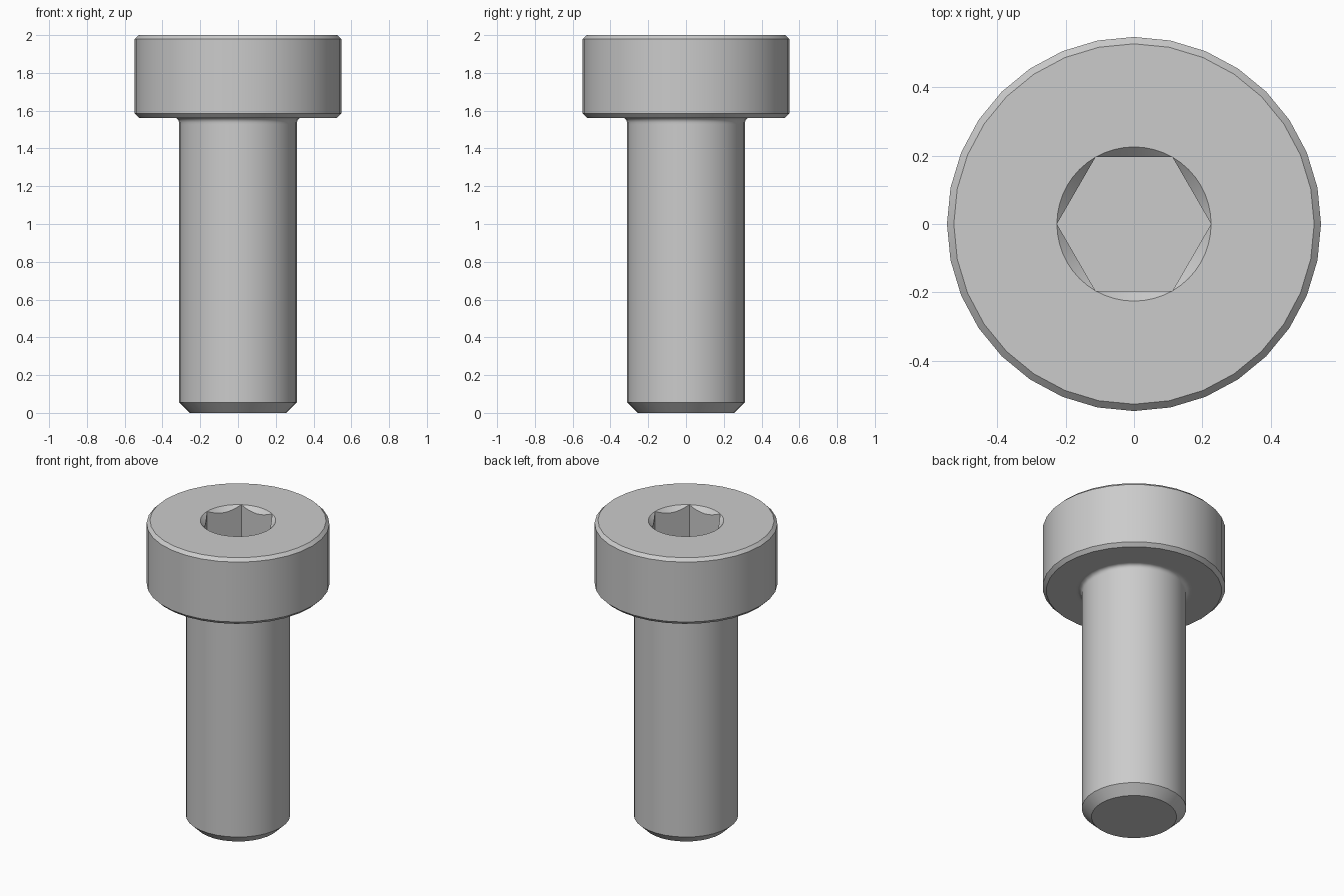
import bpy
import bmesh
from math import cos, sin, pi, radians

cube = bpy.data.objects.get("Cube")
if cube:
    bpy.data.objects.remove(cube, do_unlink=True)

SIDES = 32          # facets round the screw
SHANK_R = 0.3125
HEAD_R = 0.547
HEAD_Z = 1.5625     # underside of the head
TOP = 2.0
HEX_R = 0.2255      # socket radius at the hexagon corners
SOCKET_Z = TOP - 0.36
STEPS = 8           # rim steps per hexagon flat

steel = bpy.data.materials.new("steel_grey")
steel.use_nodes = True
steel.diffuse_color = (0.6, 0.6, 0.6, 1)
steel.node_tree.nodes["Principled BSDF"].inputs["Base Color"].default_value = (0.6, 0.6, 0.6, 1)

bm = bmesh.new()


def ring(radius, z, count):
    return [bm.verts.new((radius * cos(2 * pi * i / count),
                          radius * sin(2 * pi * i / count), z)) for i in range(count)]


def bridge(a, b):
    for i in range(len(a)):
        j = (i + 1) % len(a)
        bm.faces.new((a[i], a[j], b[j], b[i]))


def loop_edges(loop):
    return [bm.edges.get((loop[i - 1], loop[i])) or bm.edges.new((loop[i - 1], loop[i]))
            for i in range(len(loop))]


# Profile of shank and head, from the tip up to the top edge
FILLET = 0.025
profile = [(0.255, 0), (SHANK_R, 0.056), (SHANK_R, HEAD_Z - FILLET - 0.01)]
for k in range(5):
    a = radians(90) * k / 4
    profile.append((SHANK_R + FILLET * (1 - cos(a)), HEAD_Z - FILLET * (1 - sin(a))))
profile += [(SHANK_R + 0.04, HEAD_Z), (HEAD_R - 0.022, HEAD_Z), (HEAD_R, HEAD_Z + 0.022),
            (HEAD_R, TOP - 0.02), (HEAD_R - 0.02, TOP)]
rings = [ring(r, z, SIDES) for r, z in profile]
for low, high in zip(rings, rings[1:]):
    bridge(low, high)
bm.faces.new(rings[0])

# Socket: round countersunk rim running into a hexagon
count = 6 * STEPS
rim = ring(HEX_R, TOP, count)
edge = []
for i in range(count):
    if i % STEPS == 0:
        edge.append(rim[i])     # hexagon corners touch the rim
        continue
    a = 2 * pi * i / count
    r = HEX_R * cos(pi / 6) / cos(a % (pi / 3) - pi / 6)
    edge.append(bm.verts.new((r * cos(a), r * sin(a), TOP - (HEX_R - r))))
floor = ring(HEX_R, SOCKET_Z, 6)
for i in range(count):
    j = (i + 1) % count
    corners = dict.fromkeys((rim[i], rim[j], edge[j], edge[i]))
    bm.faces.new(list(corners))
for f in range(6):
    flat = [edge[(f * STEPS + k) % count] for k in range(STEPS + 1)]
    bm.faces.new(flat + [floor[(f + 1) % 6], floor[f]])
bm.faces.new(floor)

# Flat top of the head around the socket
bmesh.ops.triangle_fill(bm, edges=loop_edges(rings[-1]) + loop_edges(rim), use_beauty=True)
bmesh.ops.recalc_face_normals(bm, faces=bm.faces)

mesh = bpy.data.meshes.new("socket_head_screw")
bm.to_mesh(mesh)
bm.free()
mesh.materials.append(steel)
screw = bpy.data.objects.new("socket_head_screw", mesh)
bpy.context.collection.objects.link(screw)

bpy.ops.object.select_all(action='DESELECT')
screw.select_set(True)
bpy.context.view_layer.objects.active = screw
bpy.ops.object.shade_smooth_by_angle(angle=radians(30))
